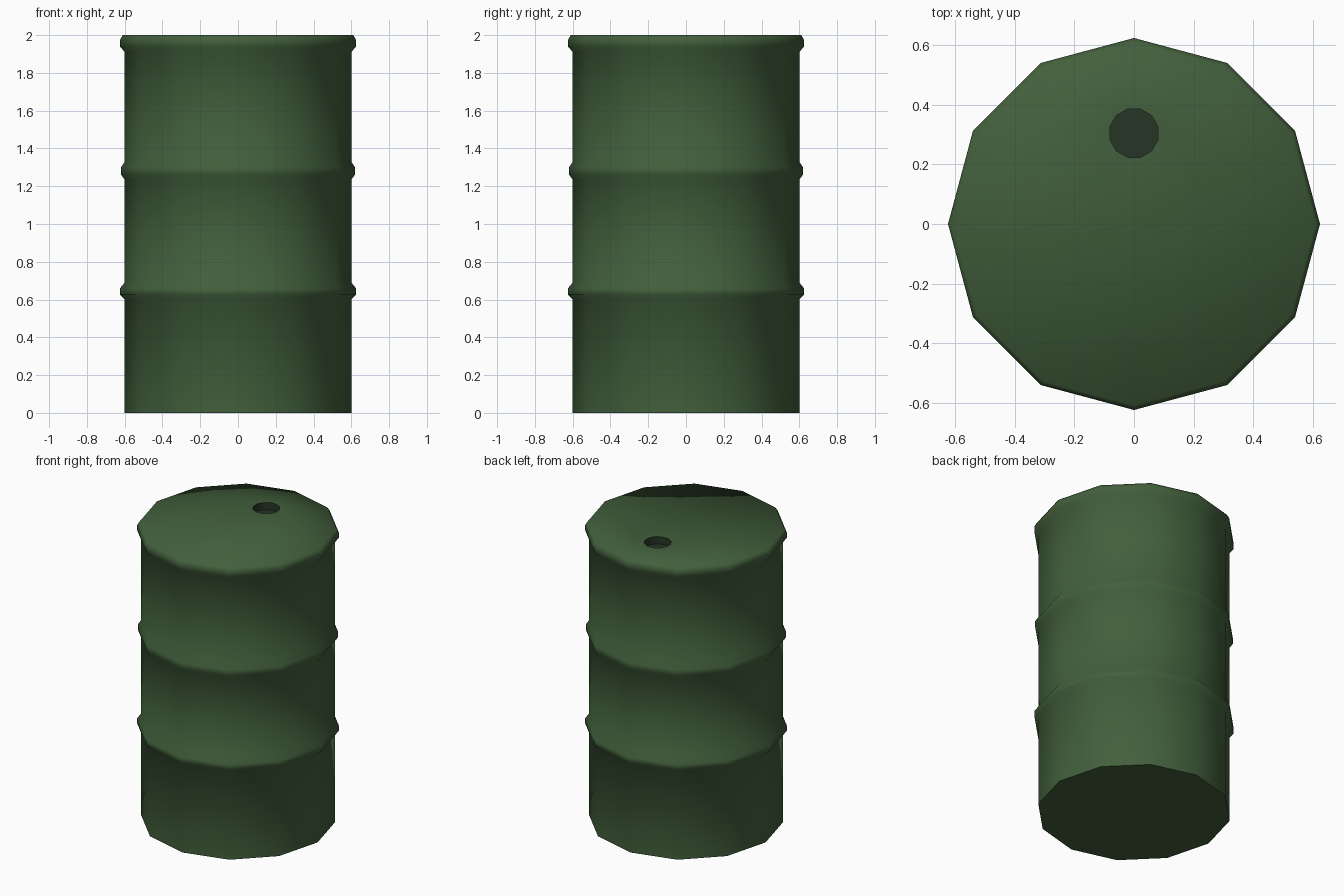
import bpy, bmesh, math

if "Cube" in bpy.data.objects:
    bpy.data.objects.remove(bpy.data.objects["Cube"])

SIDES = 12


def ring(bm, r, z, cy=0.0, turn=0.0):
    step = 2 * math.pi / SIDES
    return [bm.verts.new((r * math.cos((i + turn) * step),
                          cy + r * math.sin((i + turn) * step), z))
            for i in range(SIDES)]


def bridge(bm, a, b):
    for i in range(SIDES):
        j = (i + 1) % SIDES
        bm.faces.new((a[i], a[j], b[j], b[i]))


def finish(bm, name, color):
    mesh = bpy.data.meshes.new(name)
    bm.to_mesh(mesh)
    bm.free()
    obj = bpy.data.objects.new(name, mesh)
    bpy.context.collection.objects.link(obj)
    mat = bpy.data.materials.new(name + "_paint")
    mat.diffuse_color = color
    mat.use_nodes = True
    mat.node_tree.nodes["Principled BSDF"].inputs["Base Color"].default_value = mat.diffuse_color
    mesh.materials.append(mat)
    bpy.ops.object.select_all(action='DESELECT')
    obj.select_set(True)
    bpy.context.view_layer.objects.active = obj
    bpy.ops.object.shade_smooth_by_angle(angle=math.radians(62))


# Drum wall: straight sides, two ribs and the top rim
profile = [(0.60, 0.0),
           (0.60, 0.60), (0.625, 0.625), (0.625, 0.66), (0.60, 0.69),
           (0.60, 1.235), (0.62, 1.262), (0.62, 1.30), (0.60, 1.33),
           (0.60, 1.91), (0.625, 1.94), (0.625, 1.975), (0.61, 2.0)]
GREEN = (0.055, 0.115, 0.045, 1)
HOLE_Y, HOLE_R, HOLE_DEPTH = 0.305, 0.084, 0.05

bm = bmesh.new()
rings = [ring(bm, r, z) for r, z in profile]
for a, b in zip(rings, rings[1:]):
    bridge(bm, a, b)
bm.faces.new(rings[0][::-1])

# Lid with the round filler opening
lip = ring(bm, HOLE_R, 2.0, HOLE_Y, 0.5)
bridge(bm, rings[-1], lip)
finish(bm, "drum", GREEN)

# Recessed socket under the opening
bm = bmesh.new()
top = ring(bm, HOLE_R, 2.0, HOLE_Y, 0.5)
floor = ring(bm, HOLE_R, 2.0 - HOLE_DEPTH, HOLE_Y, 0.5)
bridge(bm, top, floor)
bm.faces.new(floor)
finish(bm, "filler_socket", (0.02, 0.035, 0.02, 1))
